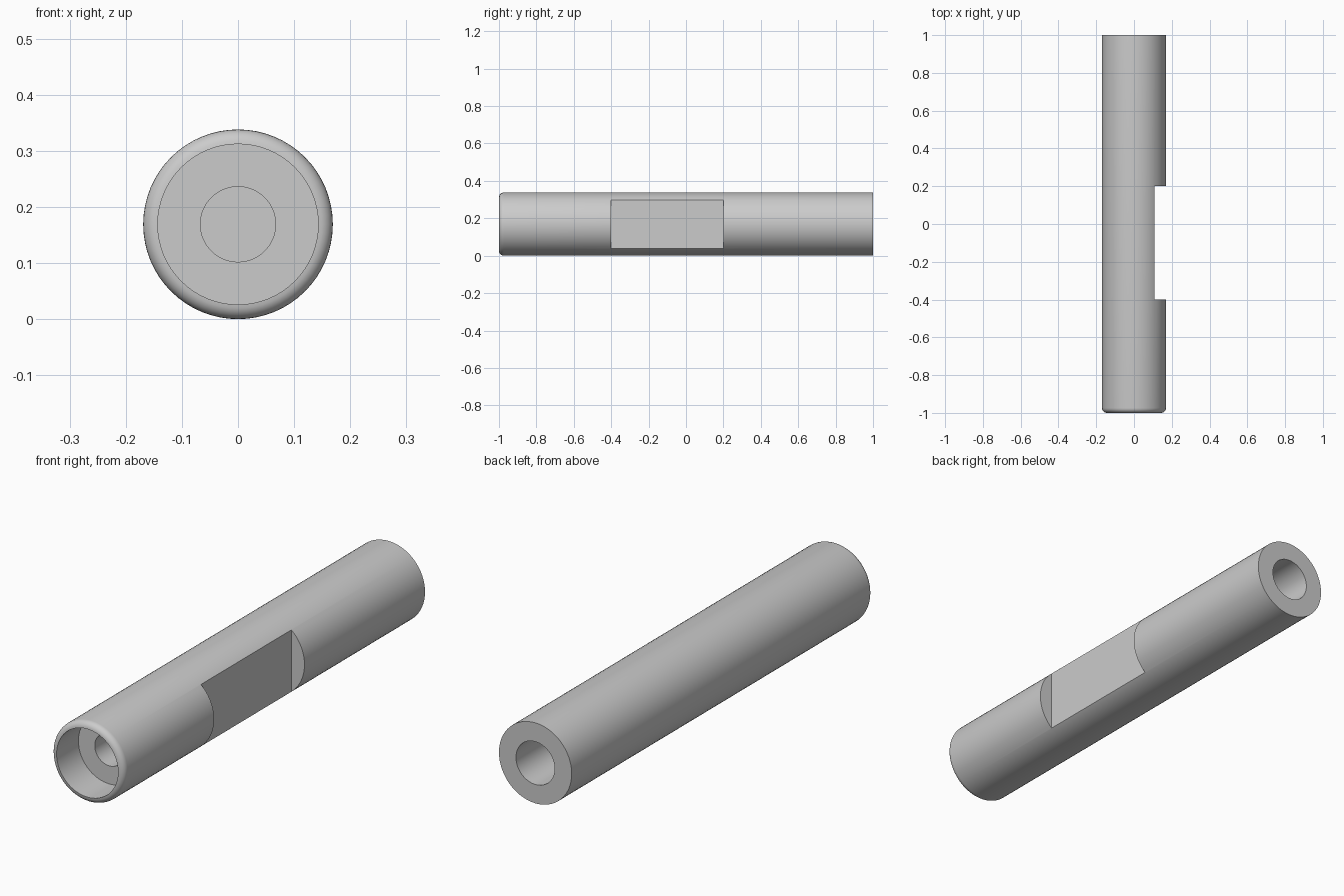
import bpy, bmesh, math

if "Cube" in bpy.data.objects:
    bpy.data.objects.remove(bpy.data.objects["Cube"])

R, SEG = 0.169, 64          # outer radius, sides
LIP = 0.143                 # front recess radius

# Lathe profile as (radius, y): front bore, recess, rounded lip, body, rear bore
F = R - LIP
profile = [(0, -0.55), (0.067, -0.55), (0.067, -0.855), (LIP, -0.855)]
for i in range(7):
    a = math.radians(15 * i)
    profile.append((LIP + F * math.sin(a), -1 + F - F * math.cos(a)))
profile += [(R, 1), (0.09, 1), (0.09, 0.2), (0, 0.2)]

bm = bmesh.new()
verts = [bm.verts.new((r, y, 0)) for r, y in profile]
edges = [bm.edges.new(p) for p in zip(verts, verts[1:])]
bmesh.ops.spin(bm, geom=verts + edges, cent=(0, 0, 0), axis=(0, 1, 0),
               angle=2 * math.pi, steps=SEG, use_duplicate=False)
bmesh.ops.remove_doubles(bm, verts=bm.verts, dist=1e-5)
bmesh.ops.recalc_face_normals(bm, faces=bm.faces)
bmesh.ops.translate(bm, verts=bm.verts, vec=(0, 0, R))
mesh = bpy.data.meshes.new("hollow_rod")
bm.to_mesh(mesh)
bm.free()
rod = bpy.data.objects.new("hollow_rod", mesh)
bpy.context.collection.objects.link(rod)

# Flat milled into the right side
bpy.ops.mesh.primitive_cube_add(size=1, location=(0.108 + 0.1, -0.1, R))
cutter = bpy.context.object
cutter.name = "flat_cutter"
cutter.scale = (0.2, 0.6, 0.6)
cutter.hide_render = True

bpy.ops.object.select_all(action='DESELECT')
bpy.context.view_layer.objects.active = rod
rod.select_set(True)
cut = rod.modifiers.new("side_flat", 'BOOLEAN')
cut.operation = 'DIFFERENCE'
cut.solver = 'EXACT'
cut.object = cutter
bpy.ops.object.modifier_apply(modifier=cut.name)
bpy.data.objects.remove(cutter)
bpy.ops.object.shade_smooth_by_angle(angle=math.radians(30))
